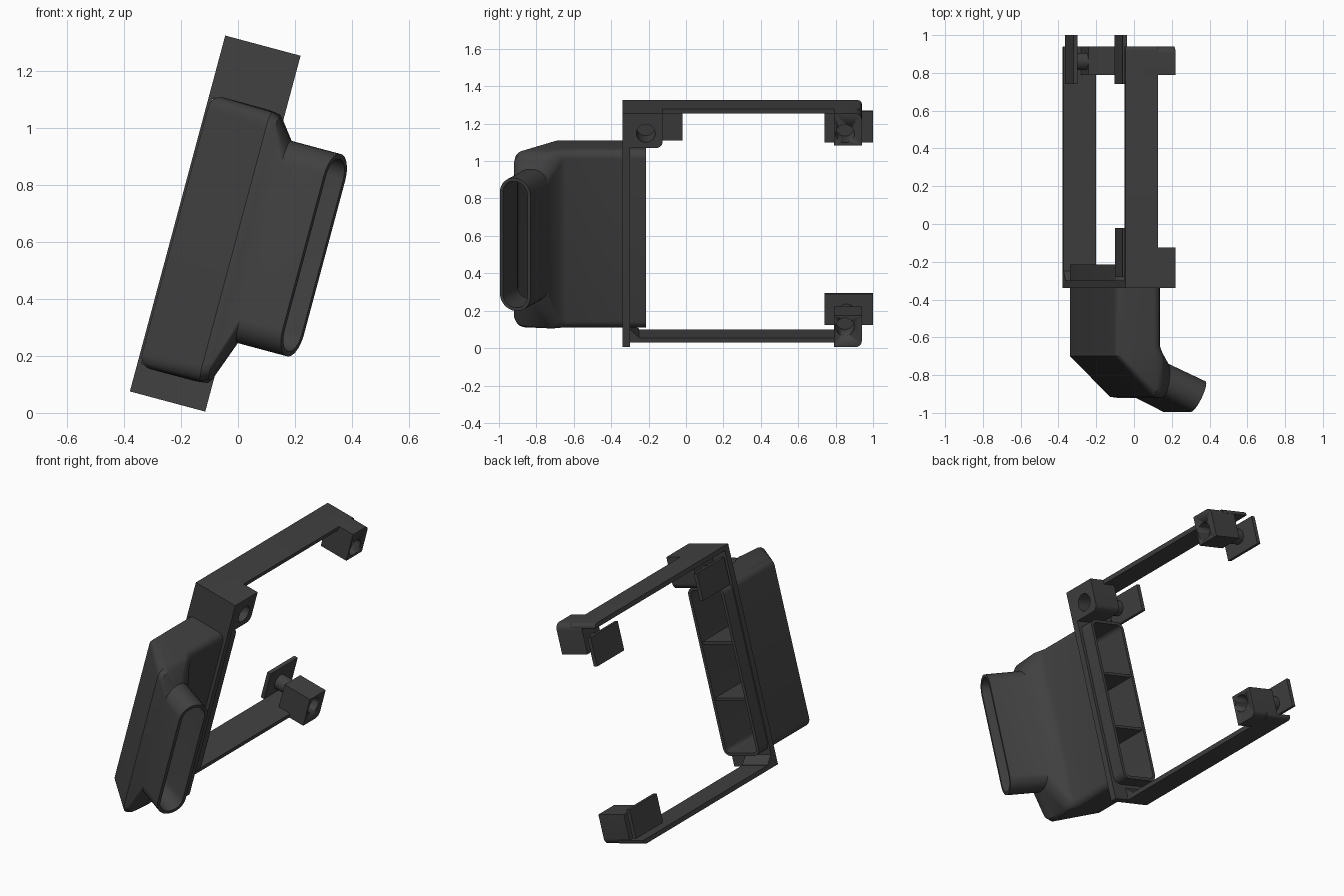
import bpy, bmesh, math
from mathutils import Matrix, Vector

if "Cube" in bpy.data.objects:
    bpy.data.objects.remove(bpy.data.objects["Cube"])

# Everything is built upright in local (u, y, v), then leaned 15 degrees
LEAN = Matrix.Translation((-0.08, 0, 0.665)) @ Matrix.Rotation(math.radians(15), 4, 'Y')
GREY = bpy.data.materials.new("dark_grey")
GREY.diffuse_color = (0.052, 0.052, 0.052, 1)
GREY.use_nodes = True
GREY.node_tree.nodes["Principled BSDF"].inputs["Base Color"].default_value = GREY.diffuse_color


def finish(name, bm):
    bmesh.ops.recalc_face_normals(bm, faces=bm.faces)
    me = bpy.data.meshes.new(name)
    bm.to_mesh(me)
    bm.free()
    me.materials.append(GREY)
    ob = bpy.data.objects.new(name, me)
    bpy.context.collection.objects.link(ob)
    ob.matrix_world = LEAN
    bpy.context.view_layer.update()
    bpy.ops.object.select_all(action='DESELECT')
    ob.select_set(True)
    bpy.context.view_layer.objects.active = ob
    bpy.ops.object.shade_smooth_by_angle(angle=math.radians(30))
    return ob


def add_box(bm, u0, u1, y0, y1, v0, v1):
    m = Matrix.Translation(((u0 + u1) / 2, (y0 + y1) / 2, (v0 + v1) / 2))
    m = m @ Matrix.Diagonal((u1 - u0, y1 - y0, v1 - v0, 1))
    bmesh.ops.create_cube(bm, size=1, matrix=m)


def boxes(name, *dims):
    bm = bmesh.new()
    for d in dims:
        add_box(bm, *d)
    return finish(name, bm)


def prism(name, profile, u0, u1):
    """Extrude a (y, v) profile across u."""
    bm = bmesh.new()
    f = bm.faces.new([bm.verts.new((u0, y, v)) for y, v in profile])
    r = bmesh.ops.extrude_face_region(bm, geom=[f])
    verts = [g for g in r["geom"] if isinstance(g, bmesh.types.BMVert)]
    bmesh.ops.translate(bm, verts=verts, vec=(u1 - u0, 0, 0))
    return finish(name, bm)


def cylinder(name, u0, u1, y, v, r):
    bm = bmesh.new()
    m = Matrix.Translation(((u0 + u1) / 2, y, v)) @ Matrix.Rotation(math.pi / 2, 4, 'Y')
    bmesh.ops.create_cone(bm, cap_ends=True, segments=32, radius1=r, radius2=r,
                          depth=u1 - u0, matrix=m)
    return finish(name, bm)


def bore(ob, y, v):
    cut = cylinder("bore_cutter", 0.0, 0.2, y, v, 0.05)
    cut.hide_render = True
    mod = ob.modifiers.new("bore", 'BOOLEAN')
    mod.operation = 'DIFFERENCE'
    mod.solver = 'EXACT'
    mod.object = cut
    bpy.context.view_layer.objects.active = ob
    bpy.ops.object.modifier_apply(modifier=mod.name)
    bpy.data.objects.remove(cut)


def rounded(y0, y1, v0, v1, r=0.035):
    """Rectangle in (y, v) with the (y1, v1) corner rounded."""
    s = 1 if v1 > v0 else -1
    arc = [(y1 - r + r * math.cos(a), v1 - s * r + s * r * math.sin(a))
           for a in [i * math.pi / 12 for i in range(7)]]
    return [(y0, v0), (y1, v0)] + arc + [(y0, v1)]


# Duct: rings given as left (u, y), right (u, y), v range, corner radius
RINGS = [
    ((-0.130, -0.215), (0.118, -0.215), -0.553, 0.435, 0.045),
    ((-0.130, -0.700), (0.118, -0.645), -0.553, 0.435, 0.045),
    ((0.085, -0.915), (0.128, -0.665), -0.548, 0.430, 0.055),
    ((0.115, -0.920), (0.135, -0.675), -0.535, 0.420, 0.060),
    ((0.170, -0.918), (0.195, -0.738), -0.385, 0.350, 0.085),
    ((0.325, -0.995), (0.402, -0.832), -0.385, 0.350, 0.088),
]
WALL = 0.018


def ring_points(left, right, v0, v1, r, inset):
    a, b = Vector(left), Vector(right)
    d = (b - a).normalized()
    w = (b - a).length - 2 * inset
    a = a + d * inset
    v0, v1, r = v0 + inset, v1 - inset, min(max(r - inset, 0.01), w / 2 - 0.001)
    pts = []
    for k, (cs, cv) in enumerate([(w - r, v1 - r), (r, v1 - r), (r, v0 + r), (w - r, v0 + r)]):
        for i in range(9):
            t = (k + i / 8) * math.pi / 2
            p = a + d * (cs + r * math.cos(t))
            pts.append((p.x, p.y, cv + r * math.sin(t)))
    return pts


bm = bmesh.new()
loops = [ring_points(*r, 0) for r in RINGS] + [ring_points(*r, WALL) for r in reversed(RINGS)]
loops = [[bm.verts.new(p) for p in lp] for lp in loops]
for i, lp in enumerate(loops):
    nxt = loops[(i + 1) % len(loops)]
    for j in range(len(lp)):
        k = (j + 1) % len(lp)
        bm.faces.new((lp[j], lp[k], nxt[k], nxt[j]))
finish("duct", bm)

# Dividers inside the rear opening
boxes("duct_dividers", *[(-0.122, 0.11, -0.68, -0.225, v - 0.008, v + 0.008)
                         for v in (-0.224, 0.106)])

# Mounting plate around the duct
boxes("mounting_plate",
      (-0.137, 0.137, -0.34, -0.30, 0.425, 0.647),
      (-0.137, 0.137, -0.34, -0.30, -0.647, -0.543),
      (-0.137, -0.122, -0.34, -0.30, -0.55, 0.43),
      (0.110, 0.137, -0.34, -0.30, -0.55, 0.43))

# Arms with end clamps, mirrored top and bottom
for s, side in ((1, "upper"), (-1, "lower")):
    prism(side + "_arm", rounded(-0.32, 0.94, s * 0.621, s * 0.647, 0.02), -0.137, 0.04)
    block = prism(side + "_end_block", rounded(0.79, 0.94, s * 0.47, s * 0.647), -0.04, 0.137)
    bore(block, 0.85, s * 0.535)
    cylinder(side + "_end_pin", -0.12, -0.03, 0.86, s * 0.52, 0.045)
    boxes(side + "_end_pad", (-0.137, -0.114, 0.74, 1.0, *sorted((s * 0.42, s * 0.59))))

# Front clamp beside the plate
block = prism("front_block", rounded(-0.335, -0.125, 0.647, 0.456), -0.04, 0.137)
bore(block, -0.215, 0.537)
cylinder("front_pin", -0.12, -0.03, -0.21, 0.52, 0.045)
boxes("front_pad", (-0.137, -0.114, -0.28, -0.02, 0.43, 0.59))

# Gusset where the lower arm meets the plate
prism("lower_gusset", [(-0.31, -0.63), (-0.25, -0.63), (-0.25, -0.62), (-0.31, -0.565)], -0.137, 0.04)
